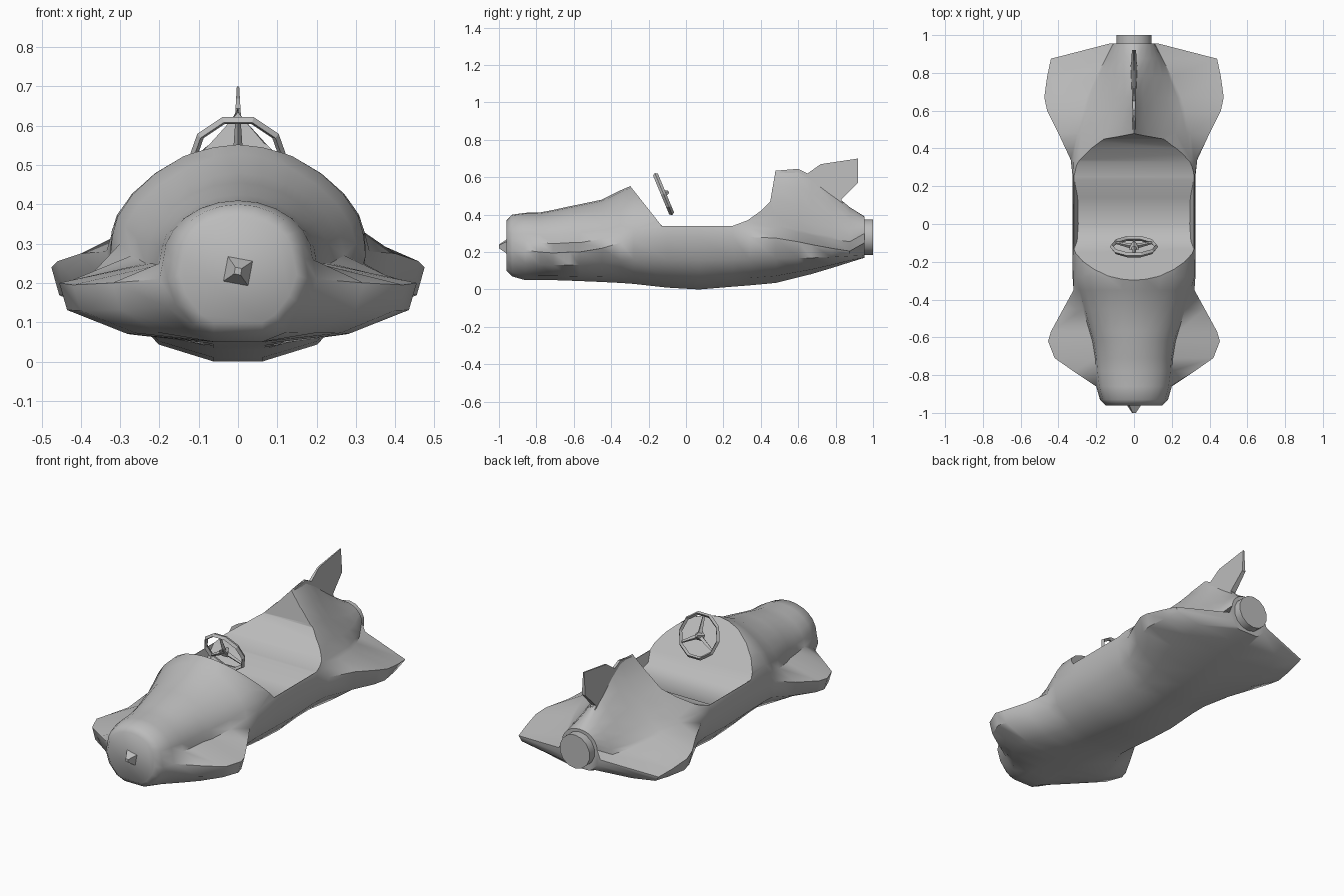
import bpy, bmesh, math
from mathutils import Vector, Matrix

if "Cube" in bpy.data.objects:
    bpy.data.objects.remove(bpy.data.objects["Cube"], do_unlink=True)

grey = bpy.data.materials.new("plain_grey")
grey.use_nodes = True
grey.diffuse_color = (0.5, 0.5, 0.5, 1)
grey.node_tree.nodes["Principled BSDF"].inputs["Base Color"].default_value = (0.5, 0.5, 0.5, 1)


def finish(name, bm):
    bmesh.ops.recalc_face_normals(bm, faces=bm.faces)
    mesh = bpy.data.meshes.new(name)
    bm.to_mesh(mesh)
    bm.free()
    mesh.materials.append(grey)
    obj = bpy.data.objects.new(name, mesh)
    bpy.context.collection.objects.link(obj)
    return obj


def select(obj):
    bpy.ops.object.select_all(action='DESELECT')
    obj.select_set(True)
    bpy.context.view_layer.objects.active = obj


def smooth(obj, angle):
    select(obj)
    bpy.ops.object.shade_smooth_by_angle(angle=math.radians(angle))


def loft(name, rings):
    """Skin a closed body through rings of equal point count."""
    bm = bmesh.new()
    loops = [[bm.verts.new(p) for p in ring] for ring in rings]
    n = len(loops[0])
    for a, b in zip(loops, loops[1:]):
        for i in range(n):
            j = (i + 1) % n
            bm.faces.new((a[i], a[j], b[j], b[i]))
    bm.faces.new(loops[0])
    bm.faces.new(loops[-1])
    return finish(name, bm)


def prism(name, profile, half):
    """Side profile of (y, z) points widened in x by half(z)."""
    return loft(name, [[(s * half(z), y, z) for y, z in profile] for s in (-1, 1)])


def cone(name, sides, r1, r2, start, end, roll=0.0):
    start, end = Vector(start), Vector(end)
    axis = end - start
    turn = axis.to_track_quat('Z', 'Y').to_matrix().to_4x4()
    bm = bmesh.new()
    bmesh.ops.create_cone(bm, cap_ends=True, segments=sides, radius1=r1, radius2=r2,
                          depth=axis.length,
                          matrix=Matrix.Translation((start + end) / 2) @ turn @ Matrix.Rotation(roll, 4, 'Z'))
    return finish(name, bm)


def section(y, width, top, pinch, reach, tip, bottom, steps=6):
    """Mirrored outline: upper arc, fin tip, belly and flat keel."""
    shoulder = tip + .05
    half = []
    for k in range(steps + 1):
        a = math.pi / 2 * (1 - k / steps)
        half.append((width * max(0, math.cos(a)) ** pinch,
                     shoulder + (top - shoulder) * math.sin(a) ** pinch))
    half[0] = (0, top)
    lower = .55 * tip + .45 * bottom
    half += [(reach, tip), (reach - .02, lower),
             (reach * .62, bottom + .28 * (lower - bottom)), (.062, bottom)]
    ring = half + [(-x, z) for x, z in reversed(half[1:])]
    return [(x, y, z) for x, z in ring]


# Hull with blended fins: y, body half width, top, pinch, fin reach, fin tip height, bottom
stations = [
    (-.96, .14, .37, 1, .15, .22, .1), (-.93, .17, .4, 1, .18, .21, .07),
    (-.86, .19, .41, 1, .2, .21, .05), (-.78, .2, .412, 1, .32, .2, .05),
    (-.71, .205, .425, 1, .42, .195, .05), (-.62, .22, .445, 1, .455, .2, .047),
    (-.57, .235, .455, 1, .44, .2, .045), (-.45, .27, .48, 1.1, .375, .22, .04),
    (-.35, .3, .53, 1.2, .32, .25, .035), (-.28, .32, .56, 1.2, .325, .27, .03),
    (-.1, .322, .56, 1.2, .325, .28, .01), (.07, .322, .56, 1.2, .325, .28, 0),
    (.25, .322, .56, 1.3, .325, .28, .015), (.34, .32, .58, 1.6, .335, .28, .022),
    (.48, .3, .635, 2.1, .4, .275, .035), (.6, .27, .645, 2.4, .46, .255, .065),
    (.67, .25, .61, 2.4, .475, .24, .082), (.78, .2, .52, 2, .46, .22, .115),
    (.875, .15, .44, 1.4, .44, .205, .145), (.955, .11, .39, 1, .13, .25, .17),
]
hull = loft("hull", [section(*s) for s in stations])

# Cockpit opening and shallow tub
opening = prism("opening_cutter", [(-.47, .77), (-.3, .555), (-.13, .34), (.25, .34), (.33, .37),
                                   (.4, .42), (.45, .47), (.48, .64), (.48, .77)], lambda z: .6)
tub = prism("tub_cutter", [(-.154, .37), (-.09, .29), (0, .27), (.14, .28), (.28, .37)],
            lambda z: .295 + .3 * (z - .27))
for cutter in (opening, tub):
    cutter.hide_render = True
    mod = hull.modifiers.new("cut", 'BOOLEAN')
    mod.operation, mod.solver, mod.object = 'DIFFERENCE', 'EXACT', cutter
    select(hull)
    bpy.ops.object.modifier_apply(modifier=mod.name)
    bpy.data.objects.remove(cutter, do_unlink=True)
smooth(hull, 50)

# Tail fin
prism("tail_fin", [(.5, .4), (.5, .63), (.6, .645), (.65, .62), (.72, .67), (.92, .7),
                   (.92, .57), (.83, .48), (.88, .38)], lambda z: .003 + .06 * (.7 - z))

# Exhaust and nose spike
smooth(cone("exhaust", 14, .095, .095, (0, .88, .28), (0, 1, .28)), 40)
cone("nose_spike", 4, .045, .012, (0, -.96, .23), (0, -1, .23), .6)

# Steering wheel: rim, spokes, hub
centre = Vector((0, -.12, .51))
up = Vector((0, -.1, .24)).normalized()
normal = Vector((0, .24, .1)).normalized()
bm = bmesh.new()
loops = []
for k in range(10):
    a = k * math.tau / 10
    out = Vector((math.cos(a), 0, 0)) + up * math.sin(a)
    loops.append([bm.verts.new(centre + out * (.118 + .01 * math.cos(b)) + normal * .014 * math.sin(b))
                  for b in (0, math.pi / 2, math.pi, 3 * math.pi / 2)])
for k in range(10):
    a, b = loops[k], loops[(k + 1) % 10]
    for i in range(4):
        bm.faces.new((a[i], a[(i + 1) % 4], b[(i + 1) % 4], b[i]))
finish("steering_rim", bm)
for k in range(3):
    a = math.pi / 2 + k * math.tau / 3
    cone(f"steering_spoke_{k}", 4, .014, .007, centre,
         centre + Vector((math.cos(a), 0, 0)) * .11 + up * .11 * math.sin(a))
cone("steering_hub", 5, .03, .008, centre - normal * .01, centre + normal * .03)
